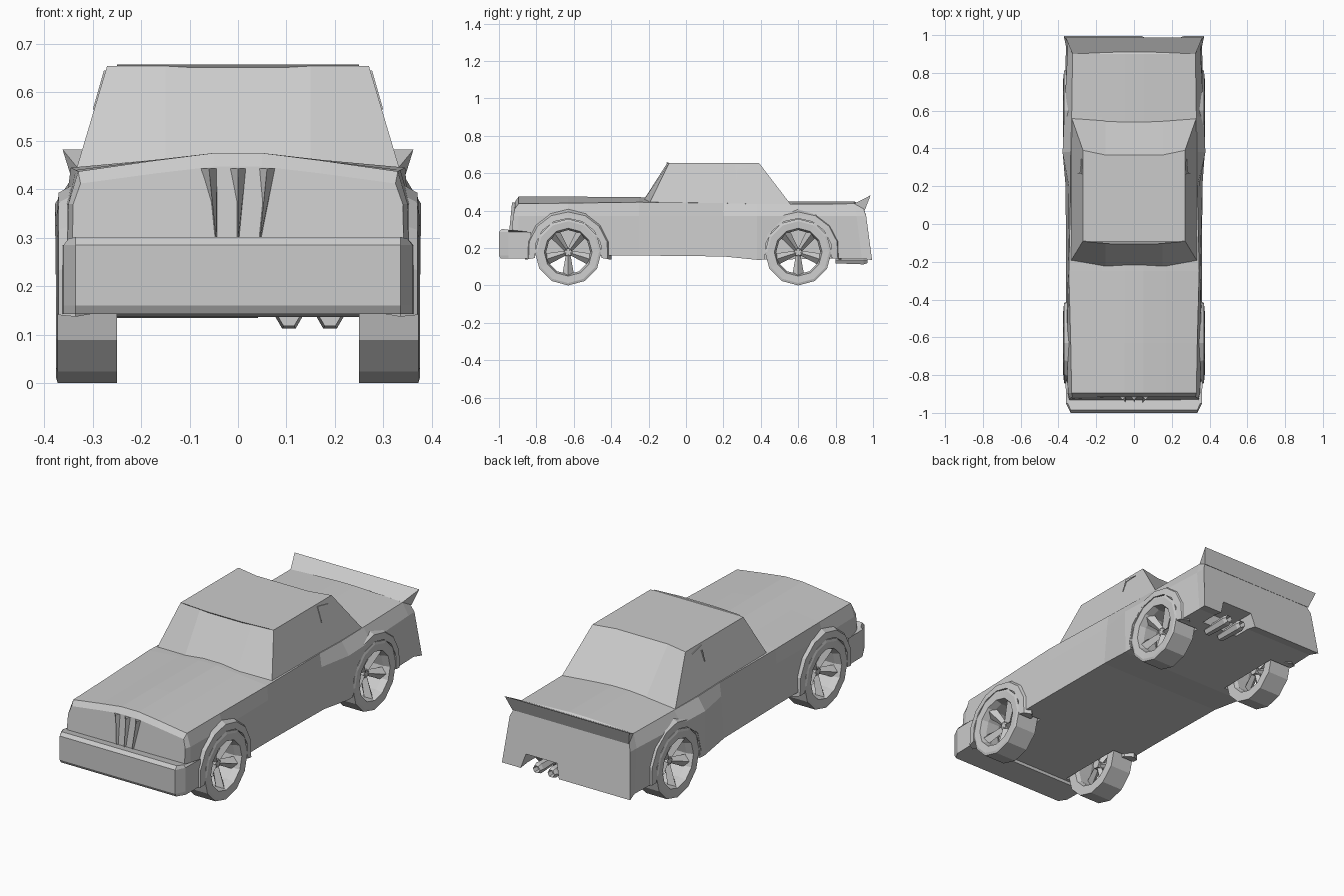
import bpy
import bmesh
from math import sin, cos, pi, radians
from mathutils import Vector

cube = bpy.data.objects.get("Cube")
if cube:
    bpy.data.objects.remove(cube, do_unlink=True)

grey = bpy.data.materials.new("plain grey")
grey.use_nodes = True
grey.diffuse_color = (0.6, 0.6, 0.6, 1)
shader = grey.node_tree.nodes["Principled BSDF"]
shader.inputs["Base Color"].default_value = (0.6, 0.6, 0.6, 1)
shader.inputs["Roughness"].default_value = 0.8


def finish(name, bm):
    """Turn a bmesh into a flat shaded object."""
    bmesh.ops.recalc_face_normals(bm, faces=bm.faces)
    mesh = bpy.data.meshes.new(name)
    bm.to_mesh(mesh)
    bm.free()
    mesh.materials.append(grey)
    obj = bpy.data.objects.new(name, mesh)
    bpy.context.collection.objects.link(obj)
    return obj


def skin(bm, rings, cyclic=False):
    """Join closed rings of points; cap the ends unless cyclic."""
    loops = [[bm.verts.new(p) for p in ring] for ring in rings]
    pairs = list(zip(loops, loops[1:]))
    if cyclic:
        pairs.append((loops[-1], loops[0]))
    else:
        bm.faces.new(loops[0])
        bm.faces.new(loops[-1])
    n = len(loops[0])
    for a, b in pairs:
        for i in range(n):
            j = (i + 1) % n
            bm.faces.new((a[i], a[j], b[j], b[i]))


def loft(name, rings, cyclic=False):
    bm = bmesh.new()
    skin(bm, rings, cyclic)
    return finish(name, bm)


def mirrored(half):
    return half + [(-x, y, z) for x, y, z in reversed(half)]


def cut(target, cutter):
    """Apply a boolean difference and discard the cutter."""
    cutter.hide_render = True
    mod = target.modifiers.new("cut", 'BOOLEAN')
    mod.operation = 'DIFFERENCE'
    mod.solver = 'EXACT'
    mod.object = cutter
    bpy.context.view_layer.objects.active = target
    bpy.ops.object.modifier_apply(modifier=mod.name)
    bpy.data.objects.remove(cutter, do_unlink=True)


def around(y, x, r, a, zc=0.178):
    return (x, y + r * cos(a), zc + r * sin(a))


# Main body: cross-sections from nose to tail
def section(y, crown, top_x, top_z, side_x, sill_x, floor, lean):
    return mirrored([
        (0.05, y, crown),
        (0.17, y, crown * 0.6 + top_z * 0.4),
        (top_x, y, top_z),
        (side_x, y + lean * 0.3, 0.37),
        (sill_x, y + lean, floor)])


body = loft("body", [section(*s) for s in (
    (-0.915, 0.447, 0.325, 0.412, 0.34, 0.345, 0.16, -0.03),
    (-0.895, 0.475, 0.33, 0.437, 0.35, 0.355, 0.16, 0),
    (-0.63, 0.475, 0.335, 0.44, 0.355, 0.36, 0.16, 0),
    (-0.25, 0.472, 0.345, 0.445, 0.35, 0.36, 0.16, 0),
    (0.2, 0.45, 0.335, 0.44, 0.345, 0.362, 0.155, 0),
    (0.38, 0.45, 0.335, 0.435, 0.378, 0.375, 0.137, 0),
    (0.57, 0.45, 0.33, 0.435, 0.37, 0.37, 0.14, 0),
    (0.9, 0.45, 0.325, 0.437, 0.352, 0.36, 0.145, 0.04),
    (0.95, 0.42, 0.335, 0.41, 0.35, 0.372, 0.135, 0.045))])

# Wheel wells
AXLES = (-0.63, 0.6)
for axle in AXLES:
    for s in (-1, 1):
        cut(body, loft("well_cutter", [
            [around(axle, s * x, 0.19, i * pi / 6) for i in range(12)]
            for x in (0.24, 0.5)]))

# Notch in the rear valance for the exhaust
cut(body, loft("notch_cutter", [
    [(x, y, z) for x, z in ((0.02, 0.05), (0.06, 0.21), (0.24, 0.21), (0.29, 0.05))]
    for y in (0.85, 1.1)]))

# Cabin with sloping glass and pillars
loft("cabin", [
    mirrored([(0.15, -0.25, 0.42), (0.34, -0.205, 0.42),
              (0.333, 0.57, 0.42), (0.15, 0.565, 0.42)]),
    mirrored([(0.15, -0.1, 0.655), (0.27, -0.09, 0.655),
              (0.27, 0.39, 0.655), (0.15, 0.365, 0.655)])])
loft("roof_lip", [mirrored([(0.25, y, z), (0.1, y - 0.012, z)])
                  for y, z in ((-0.085, 0.645), (-0.095, 0.658))])

# Small vent plate on each rear pillar
for s in (-1, 1):
    side = lambda y, z, out: (s * (0.27 + (0.655 - z) * 0.285 + out), y, z)
    loft("pillar_vent", [[side(y, z, out) for y, z in
                          ((0.265, 0.645), (0.345, 0.63), (0.275, 0.625), (0.268, 0.565))]
                         for out in (-0.005, 0.004)])

# Front bumper, wrapping round the corners
loft("front_bumper", [
    mirrored([(0.335, -1.0 + d, z), (0.36, -0.95, z), (0.362, -0.83, z)])
    for z, d in ((0.143, 0.01), (0.16, 0), (0.285, 0), (0.302, 0.015))][:3] + [
    mirrored([(0.335, -0.985, 0.302), (0.35, -0.95, 0.298), (0.352, -0.83, 0.27)])])

# Grille fins fanning out from the nose
for foot, head in ((0, 0), (-0.045, -0.06), (0.045, 0.06)):
    loft("grille_fin", [
        [(x - w, -0.915, z), (x, y, z), (x + w, -0.915, z)]
        for x, y, z, w in ((foot, -0.945, 0.295, 0.004), (head, -0.93, 0.443, 0.016))])

# Tail spoiler
loft("spoiler", [
    [(s * 0.325, 0.9, 0.437), (s * 0.362, 0.987, 0.482), (s * 0.338, 0.957, 0.405)]
    for s in (-1, 1)])

# Twin exhaust pipes
for x in (0.105, 0.19):
    loft("exhaust_pipe", [
        [(x + r * cos(i * pi / 3), y, 0.137 + r * sin(i * pi / 3)) for i in range(6)]
        for y, r in ((0.8, 0.022), (0.95, 0.028), (0.97, 0.02), (0.94, 0.016))])


# Wheels with five flared spokes, and arch flares
def wheel(axle, s):
    outline = ((0.178, 0.25), (0.178, 0.372), (0.165, 0.376),
               (0.128, 0.374), (0.118, 0.34), (0.118, 0.27), (0.128, 0.25))
    loft("tyre", [[around(axle, s * x, r, k * pi / 6) for r, x in outline]
                  for k in range(12)], cyclic=True)
    bm = bmesh.new()
    for k in range(5):
        a = radians(-90 + 72 * k)
        rings = []
        for r, w, x in ((0.012, 0.012, 0.315), (0.125, 0.032, 0.35)):
            ring = []
            for side, depth in ((-1, 0.012), (0, -0.012), (1, 0.012), (0, 0.03)):
                p = Vector(around(axle, s * (x - depth), r, a))
                ring.append(p + side * w * Vector((0, -sin(a), cos(a))))
            rings.append(ring)
        skin(bm, rings)
    skin(bm, [[around(axle, s * x, r, k * pi / 3) for k in range(6)]
              for x, r in ((0.28, 0.025), (0.325, 0.022))])
    finish("spokes", bm)


def flare(axle, s):
    outline = ((0.18, 0.3), (0.18, 0.374), (0.215, 0.37), (0.235, 0.335), (0.2, 0.3))
    loft("arch_flare", [[around(axle, s * x, r, radians(-10 + k * 25)) for r, x in outline]
                        for k in range(9)])


for axle in AXLES:
    for s in (-1, 1):
        wheel(axle, s)
        flare(axle, s)
